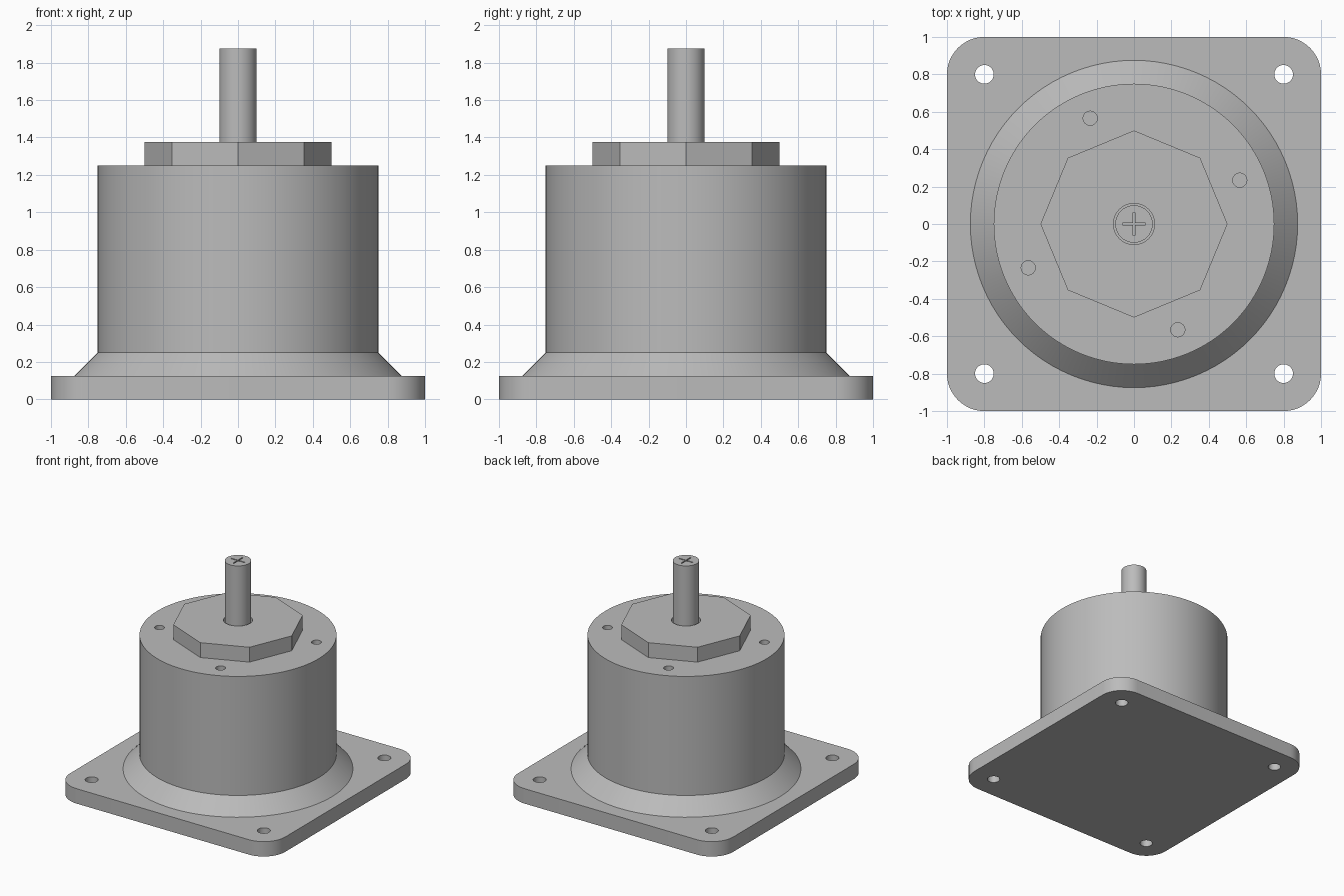
import bpy, bmesh, math
from math import sin, cos, pi

cube = bpy.data.objects.get("Cube")
if cube:
    bpy.data.objects.remove(cube, do_unlink=True)

grey = bpy.data.materials.new("machined grey")
grey.use_nodes = True
GREY = (0.5, 0.5, 0.5, 1)
grey.diffuse_color = GREY
grey.node_tree.nodes["Principled BSDF"].inputs["Base Color"].default_value = GREY


def make_object(name, bm):
    bmesh.ops.recalc_face_normals(bm, faces=bm.faces)
    mesh = bpy.data.meshes.new(name)
    bm.to_mesh(mesh)
    bm.free()
    mesh.materials.append(grey)
    obj = bpy.data.objects.new(name, mesh)
    bpy.context.collection.objects.link(obj)
    return obj


def prism(name, outline, z0, z1):
    """Extrude a flat outline from z0 up to z1."""
    bm = bmesh.new()
    face = bm.faces.new([bm.verts.new((x, y, z0)) for x, y in outline])
    top = bmesh.ops.extrude_face_region(bm, geom=[face])["geom"]
    verts = [v for v in top if isinstance(v, bmesh.types.BMVert)]
    bmesh.ops.translate(bm, verts=verts, vec=(0, 0, z1 - z0))
    return make_object(name, bm)


def circle(radius, sides, cx=0, cy=0):
    return [(cx + radius * cos(2 * pi * i / sides), cy + radius * sin(2 * pi * i / sides))
            for i in range(sides)]


def rectangle(w, h):
    return [(-w, -h), (w, -h), (w, h), (-w, h)]


def lathe(name, profile, sides):
    """Stack rings of (radius, z) into a closed turned solid."""
    bm = bmesh.new()
    rings = [[bm.verts.new((x, y, z)) for x, y in circle(r, sides)] for r, z in profile]
    for low, high in zip(rings, rings[1:]):
        for i in range(sides):
            j = (i + 1) % sides
            bm.faces.new((low[i], low[j], high[j], high[i]))
    bm.faces.new(rings[0])
    bm.faces.new(rings[-1])
    return make_object(name, bm)


def cut(obj, cutters):
    for cutter in cutters:
        mod = obj.modifiers.new("cut", "BOOLEAN")
        mod.operation = "DIFFERENCE"
        mod.solver = "EXACT"
        mod.object = cutter
        cutter.hide_render = True
    # Bake the cuts, then discard the helpers
    bpy.context.view_layer.update()
    graph = bpy.context.evaluated_depsgraph_get()
    baked = bpy.data.meshes.new_from_object(obj.evaluated_get(graph))
    obj.modifiers.clear()
    obj.data = baked
    for cutter in cutters:
        bpy.data.objects.remove(cutter, do_unlink=True)


# Mounting plate with rounded corners and four through holes
corner, steps = 0.2, 12
outline = []
for k, (sx, sy) in enumerate([(1, 1), (-1, 1), (-1, -1), (1, -1)]):
    for i in range(steps + 1):
        a = (k + i / steps) * pi / 2
        outline.append((sx * (1 - corner) + corner * cos(a), sy * (1 - corner) + corner * sin(a)))
plate = prism("mounting_plate", outline, 0, 0.125)
cut(plate, [prism("plate_hole", circle(0.05, 32, 0.8 * sx, 0.8 * sy), -0.1, 0.3)
            for sx in (-1, 1) for sy in (-1, 1)])

# Round housing with flared foot and four blind screw holes
housing = lathe("housing", [(0.875, 0.125), (0.75, 0.25), (0.75, 1.25)], 96)
screw_angles = [pi / 8 + k * pi / 2 for k in range(4)]
cut(housing, [prism("screw_hole", circle(0.038, 24, 0.612 * cos(a), 0.612 * sin(a)), 1.125, 1.4)
              for a in screw_angles])

# Octagonal collar with a clearance bore round the shaft
collar = prism("octagonal_collar", circle(0.5, 8), 1.25, 1.375)
cut(collar, [prism("shaft_bore", circle(0.11, 48), 1.2, 1.5)])

# Output shaft with a cross slot in its end
shaft = prism("output_shaft", circle(0.1, 48), 1.25, 1.875)
cut(shaft, [prism("slot_x", rectangle(0.0625, 0.005), 1.85, 1.95),
            prism("slot_y", rectangle(0.005, 0.0625), 1.85, 1.95)])

# Smooth the round walls, keep hard edges crisp
parts = [plate, housing, collar, shaft]
for obj in bpy.context.view_layer.objects:
    obj.select_set(obj in parts)
bpy.context.view_layer.objects.active = housing
bpy.ops.object.shade_smooth_by_angle(angle=math.radians(25))
